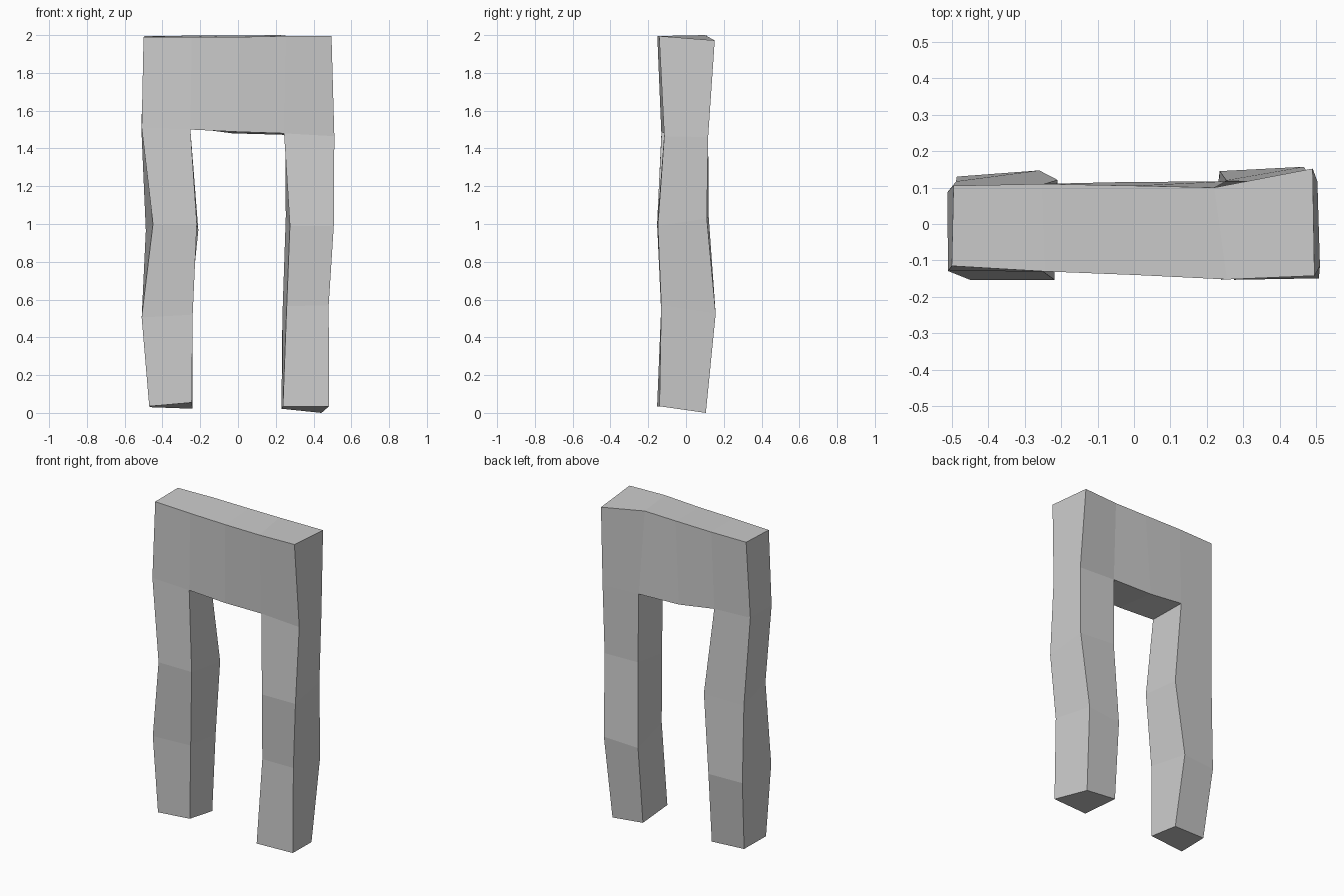
import bpy, bmesh

if "Cube" in bpy.data.objects:
    bpy.data.objects.remove(bpy.data.objects["Cube"])

COLS = (-0.5, -0.25, 0.0, 0.25, 0.5)   # nominal grid of the panel
HALF = 0.125                           # nominal half depth
ALL, LEGS = (0, 1, 2, 3, 4), (0, 1, 3, 4)

# Hand-made wobble in thousandths: (x, y, z) nudges for each row, bottom to top
FRONT = [
    [(30, -5, 35), (5, -8, 55), (-12, -28, 35), (-18, -15, 35)],
    [(-10, 0, 5), (10, -6, 20), (8, 0, 65), (-20, -6, 70)],
    [(50, -28, 0), (32, -28, 0), (25, -28, -10), (7, -24, -10)],
    [(-10, -4, 10), (-2, -4, 0), (0, -6, -12), (-6, 10, -20), (10, 10, -35)],
    [(0, 10, -10), (5, -5, -10), (8, -15, -10), (5, -27, -5), (-5, -17, -5)],
]
BACK = [
    [(40, -50, 30), (10, -40, 22), (-20, -22, 22), (-58, -20, 0)],
    [(14, 5, -25), (-10, 22, -20), (-15, 20, 10), (-34, 32, 25)],
    [(12, -8, -36), (40, -4, -33), (3, -5, 40), (-6, -15, 30)],
    [(-12, -38, 14), (-20, -22, 12), (-30, -10, -20), (0, -8, -28), (3, -8, -40)],
    [(5, -20, -5), (-3, -15, -3), (0, -20, -2), (-30, -25, 0), (-10, 27, -28)],
]


def filled(row, col):
    """Cells of the arch: two legs below, a full lintel on top."""
    return row == 3 or (0 <= row < 3 and col in (0, 3))


bm = bmesh.new()


def panel(nudges, y):
    verts = {}
    for r, row in enumerate(nudges):
        for c, d in zip(ALL if r > 2 else LEGS, row):
            verts[r, c] = bm.verts.new((COLS[c] + d[0] / 1000, y + d[1] / 1000,
                                        r * 0.5 + d[2] / 1000))
    return verts


front, back = panel(FRONT, -HALF), panel(BACK, HALF)

# Skin front and back, and close every open side of each cell
for r in range(4):
    for c in range(4):
        if not (filled(r, c) and c in range(4)):
            continue
        loop = [(r, c), (r, c + 1), (r + 1, c + 1), (r + 1, c)]
        bm.faces.new([front[k] for k in loop])
        bm.faces.new([back[k] for k in reversed(loop)])
        sides = [(r - 1, c), (r, c + 1), (r + 1, c), (r, c - 1)]
        for i, (nr, nc) in enumerate(sides):
            if not (0 <= nc < 4 and filled(nr, nc)):
                a, b = loop[i], loop[(i + 1) % 4]
                bm.faces.new((front[b], front[a], back[a], back[b]))

bmesh.ops.recalc_face_normals(bm, faces=bm.faces)

# Arch: two crooked legs and the lintel as one flat-shaded mesh
mesh = bpy.data.meshes.new("crooked_arch")
bm.to_mesh(mesh)
bm.free()
bpy.context.collection.objects.link(bpy.data.objects.new("crooked_arch", mesh))
